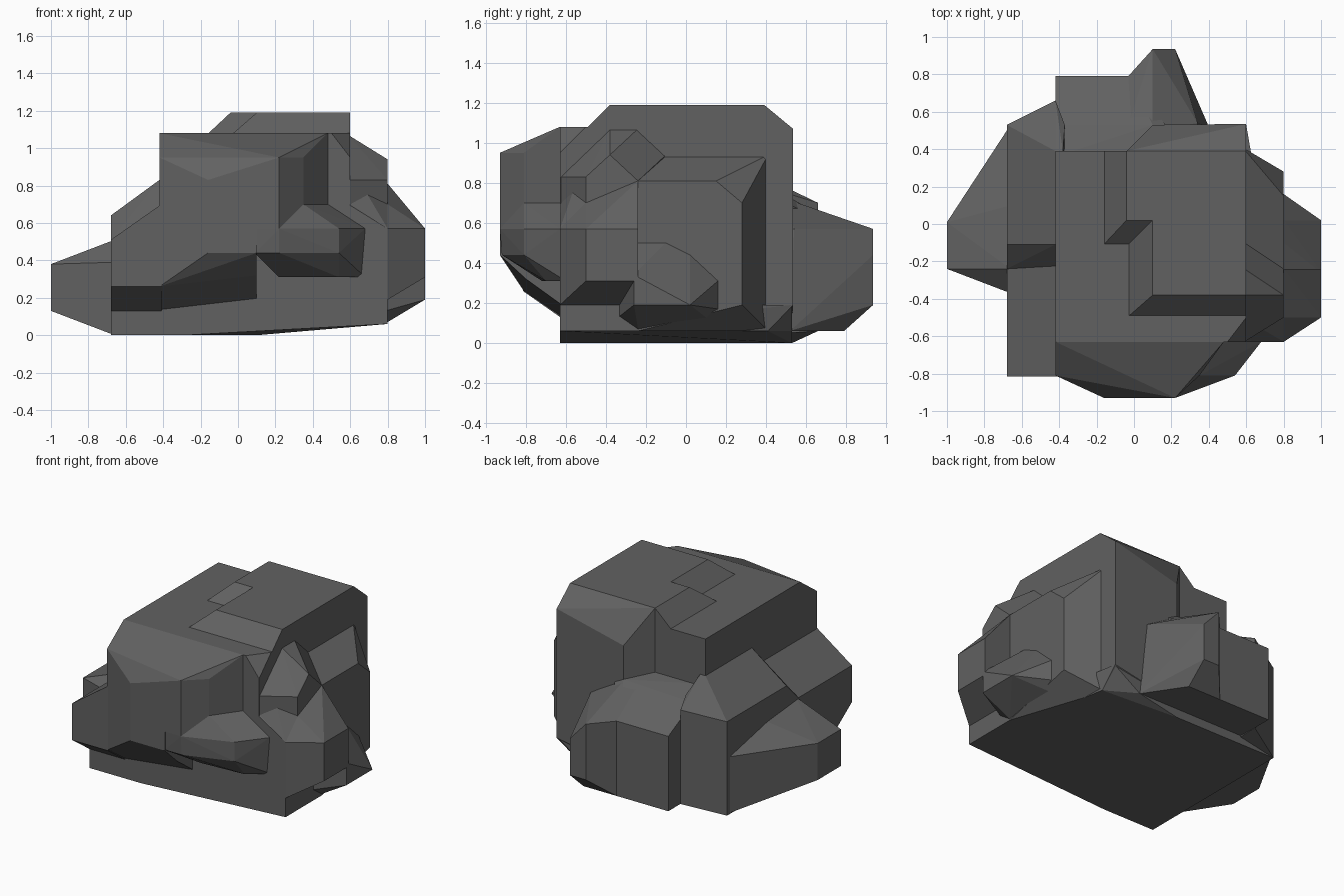
import bpy, bmesh, math

if "Cube" in bpy.data.objects:
    bpy.data.objects.remove(bpy.data.objects["Cube"])

stone = bpy.data.materials.new("dark_stone")
stone.diffuse_color = (.12, .12, .12, 1)
stone.use_nodes = True
stone.node_tree.nodes["Principled BSDF"].inputs["Base Color"].default_value = stone.diffuse_color
parts = []


def chunk(name, axis, *sections):
    """Faceted convex chunk wrapped around flat sections (position, outline) along an axis."""
    bm = bmesh.new()
    for pos, outline in sections:
        for a, b in outline:
            co = {"x": (pos, a, b), "y": (a, pos, b), "z": (a, b, pos)}[axis]
            bm.verts.new(co)
    hull = bmesh.ops.convex_hull(bm, input=bm.verts)
    junk = {v for v in hull["geom_interior"] + hull["geom_unused"]
            if isinstance(v, bmesh.types.BMVert)}
    bmesh.ops.delete(bm, geom=list(junk), context="VERTS")
    bmesh.ops.recalc_face_normals(bm, faces=bm.faces)
    mesh = bpy.data.meshes.new(name)
    bm.to_mesh(mesh)
    bm.free()
    mesh.materials.append(stone)
    ob = bpy.data.objects.new(name, mesh)
    bpy.context.collection.objects.link(ob)
    parts.append(ob)


def rect(a0, a1, b0, b1):
    return [(a0, b0), (a1, b0), (a1, b1), (a0, b1)]


# Base slab, underside rising to the right
chunk("rock_base", "z",
      (0, [(-.68, -.63), (-.29, -.63), (.1, .53), (-.68, .53)]),
      (.06, [(.1, -.63), (.8, -.63), (.6, .41), (.4, .53)]),
      (.19, [(-.68, -.63), (.8, -.63), (.6, .53), (-.68, .53)]))

# Main body and stepped top
chunk("rock_body", "z",
      (.1, rect(-.42, .6, -.63, .39)),
      (.95, rect(-.42, .6, -.63, .39)),
      (1.08, [(-.42, -.63), (.5, -.63), (.6, -.5), (.6, .39), (-.42, .39)]))
chunk("top_step_front", "z",
      (1.05, rect(-.06, .6, -.52, .39)),
      (1.19, rect(.1, .6, -.38, .39)))
chunk("top_step_back", "z",
      (1.05, rect(-.19, .6, -.14, .39)),
      (1.19, rect(-.04, .6, .02, .39)))

# Back wall with a chamfered upper edge
chunk("back_wall", "x",
      (-.04, [(.3, 1.19), (.39, 1.19), (.39, .1), (.3, .1)]),
      (.1, [(.53, .95), (.53, .1)]),
      (.34, [(.53, .98)]),
      (.6, [(.3, 1.19), (.39, 1.19), (.535, 1.07), (.535, .19), (.41, .06), (.3, .06)]))

# Left shoulder, its front corner and the low left wedge
chunk("left_shoulder", "y",
      (-.24, [(-.38, .70), (-.68, .51), (-.68, 0), (-.38, 0)]),
      (-.11, [(-.42, .83), (-.68, .64)]),
      (.39, [(-.42, .83), (-.38, .83)]),
      (.53, [(-.68, .64), (-.68, 0), (-.37, .74)]),
      (.66, [(-.42, .70), (-.42, .06)]))
chunk("left_front_corner", "y",
      (-.815, [(-.68, .26), (-.68, .51), (-.41, .70), (-.41, .26)]),
      (-.63, [(-.68, .13), (-.41, .13)]),
      (-.2, [(-.68, .13), (-.68, .51), (-.41, .70), (-.41, .13)]))
chunk("left_wedge", "x",
      (-.66, [(-.37, 0), (-.37, .39), (-.24, .51), (.1, .48), (.53, .39), (.53, 0)]),
      (-1, rect(-.24, .01, .13, .38)))

# Back lobe and tip
chunk("back_lobe", "y",
      (.36, rect(-.42, .3, .06, .76)),
      (.53, [(-.42, .70), (.1, .72)]),
      (.79, rect(-.42, -.03, .06, .57)))
chunk("back_tip", "z",
      (.06, [(-.04, .5), (-.03, .79), (.22, .79), (.4, .52)]),
      (.19, [(.1, .935), (.22, .935), (.34, .54)]),
      (.44, [(.22, .935)]),
      (.57, [(-.04, .78), (.1, .935), (.34, .54), (.34, .5)]),
      (.72, [(-.04, .5), (.1, .5)]))

# Right flank
chunk("right_flank", "x",
      (.58, [(-.63, .7), (-.5, .94), (.41, .94), (.41, .06), (-.63, .06)]),
      (.8, [(-.63, .06), (-.63, .57), (-.5, .7), (-.24, .81), (.15, .81),
            (.28, .7), (.28, .19), (-.24, .06)]))
chunk("right_ridge", "x",
      (.59, [(-.63, .7), (-.63, .83), (-.5, .95), (-.38, 1.07), (-.24, 1.07), (-.1, .94), (-.1, .7)]),
      (.8, [(-.5, .7), (-.5, .83), (-.38, .94), (-.24, .81), (-.24, .7)]))
chunk("right_lobe", "x",
      (.59, [(-.63, .2), (-.63, .7), (-.24, .8), (-.24, .2)]),
      (.8, [(-.63, .19), (-.63, .57), (-.5, .7), (-.24, .81), (-.24, .19)]),
      (1, rect(-.5, -.24, .31, .57)))
chunk("right_low_lobe", "x",
      (.61, [(-.4, .08), (-.4, .4), (.16, .31), (.16, .08)]),
      (.8, [(-.24, .07), (-.24, .5), (-.1, .5), (.02, .44), (.16, .31), (.16, .17)]),
      (1, [(-.26, .19), (-.26, .34), (.02, .19)]))

# Front bulge overhanging the base
plan = [(-.42, -.81), (-.29, -.815), (-.16, -.93), (.22, -.93), (.35, -.81), (.48, -.63)]
chunk("front_bulge_upper", "z",
      (.57, [(-.16, -.93), (.22, -.93), (.48, -.6), (-.42, -.6)]),
      (.7, plan),
      (.83, [(-.29, -.815), (-.16, -.93), (.1, -.93)]),
      (.95, [(-.42, -.81), (-.16, -.83), (.1, -.85), (.22, -.93), (.35, -.81), (.48, -.63)]),
      (1.08, rect(-.42, .48, -.63, -.5)))
chunk("front_bulge_lower", "z",
      (.13, [(-.42, -.62)]),
      (.19, [(-.04, -.62), (.1, -.62)]),
      (.26, [(-.42, -.81)]),
      (.32, [(-.04, -.8), (.1, -.8)]),
      (.44, [(-.42, -.81), (-.16, -.93), (.1, -.93)]),
      (.72, [(-.42, -.81), (-.29, -.815), (-.16, -.93), (.1, -.93), (.1, -.6), (-.42, -.6)]))

# Right front ledge below the bulge
chunk("front_ledge", "z",
      (.31, [(.22, -.6), (.22, -.72), (.54, -.7), (.68, -.6)]),
      (.44, [(.09, -.92), (.22, -.92), (.54, -.81), (.09, -.6)]),
      (.57, [(.09, -.925), (.22, -.93), (.54, -.81), (.68, -.63)]),
      (.70, [(.22, -.8), (.35, -.81), (.48, -.63), (.48, -.5), (.22, -.5)]))

# Fuse all chunks into one boulder
rock = parts[1]
for other in parts:
    if other is rock:
        continue
    mod = rock.modifiers.new("fuse", "BOOLEAN")
    mod.operation, mod.solver, mod.object = "UNION", "EXACT", other
    bpy.context.view_layer.update()
    fused = bpy.data.meshes.new_from_object(rock.evaluated_get(bpy.context.evaluated_depsgraph_get()))
    rock.modifiers.clear()
    rock.data = fused
    bpy.data.objects.remove(other)
rock.name = rock.data.name = "boulder"

# Clean up flat facets
bm = bmesh.new()
bm.from_mesh(rock.data)
bmesh.ops.remove_doubles(bm, verts=bm.verts, dist=.0005)
bmesh.ops.dissolve_limit(bm, angle_limit=math.radians(1), verts=bm.verts, edges=bm.edges)
bm.to_mesh(rock.data)
bm.free()
